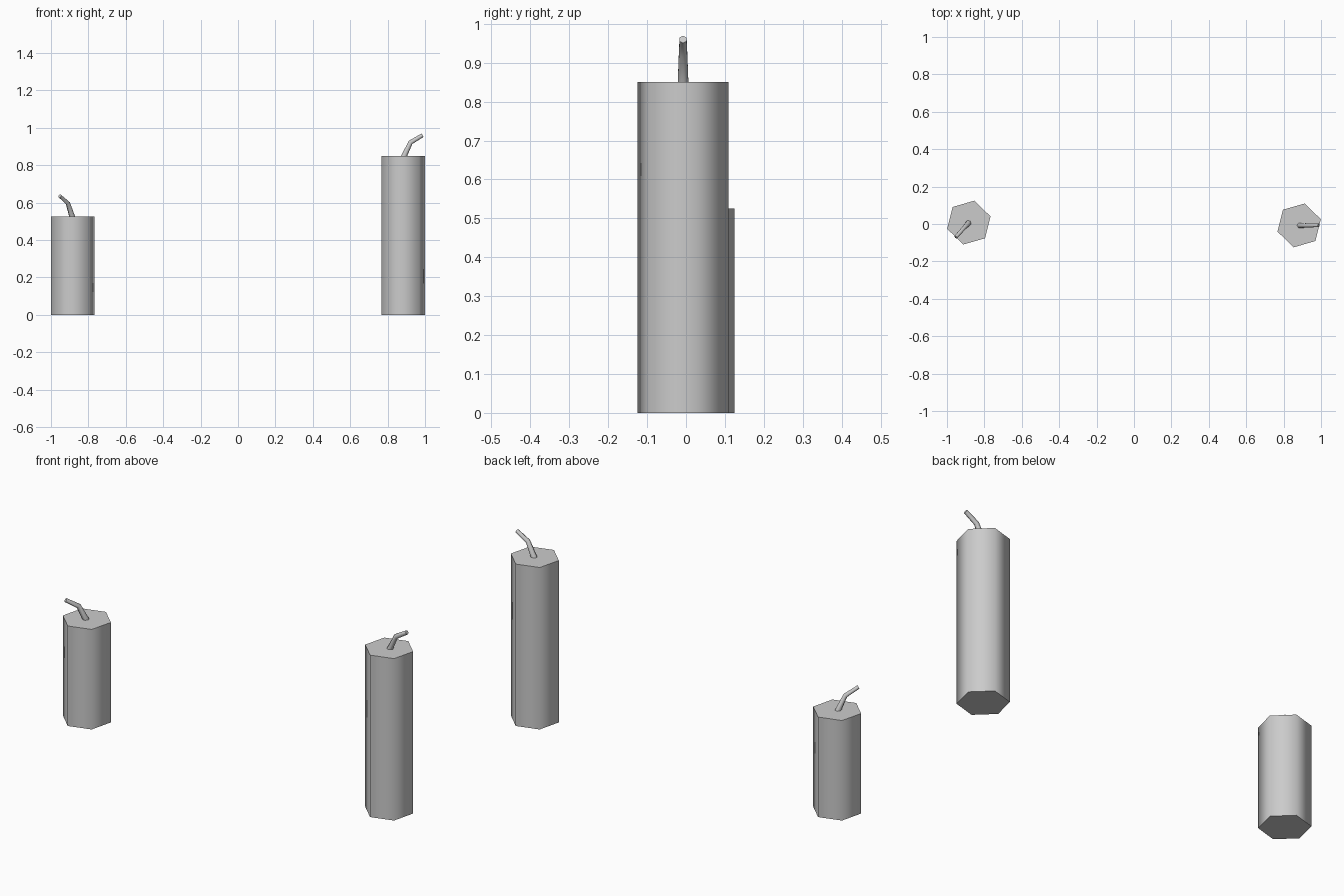
import bpy, bmesh
from math import radians, cos, sin, pi
from mathutils import Vector, Matrix

cube = bpy.data.objects.get("Cube")
if cube:
    bpy.data.objects.remove(cube)

grey = bpy.data.materials.new("plain grey")
grey.use_nodes = True
grey.diffuse_color = (0.6, 0.6, 0.6, 1)
grey.node_tree.nodes["Principled BSDF"].inputs["Base Color"].default_value = (0.6, 0.6, 0.6, 1)

SIDES = 6
RADIUS = 0.1205


def finish(name, bm, location, turn):
    """Turn a bmesh into a placed object, smooth round its sides with sharp ends."""
    bmesh.ops.recalc_face_normals(bm, faces=bm.faces)
    mesh = bpy.data.meshes.new(name)
    bm.to_mesh(mesh)
    bm.free()
    mesh.materials.append(grey)
    obj = bpy.data.objects.new(name, mesh)
    bpy.context.collection.objects.link(obj)
    obj.location = location
    obj.rotation_euler.z = radians(turn)
    bpy.ops.object.select_all(action="DESELECT")
    obj.select_set(True)
    bpy.context.view_layer.objects.active = obj
    bpy.ops.object.shade_smooth_by_angle(angle=radians(65))
    return obj


def candle_body(name, x, y, height):
    bm = bmesh.new()
    bmesh.ops.create_cone(bm, cap_ends=True, segments=SIDES, radius1=RADIUS, radius2=RADIUS,
                          depth=height, matrix=Matrix.Translation((0, 0, height / 2))
                          @ Matrix.Rotation(radians(-14), 4, "Z"))
    finish(name, bm, (x, y, 0), 0)


def wick(name, x, y, z, turn):
    """Bent, tapering wick leaning along its own +x."""
    # along, height, radius, tilt of the ring from horizontal
    stations = [(0.003, -0.005, 0.016, 10), (0.04, 0.072, 0.0125, 45), (0.104, 0.11, 0.0105, 62)]
    bm = bmesh.new()
    rings = []
    for along, up, r, tilt in stations:
        rot = Matrix.Rotation(radians(tilt), 3, "Y")
        rings.append([bm.verts.new(Vector((along, 0, up)) + rot @ Vector(
            (r * cos(2 * pi * i / SIDES), r * sin(2 * pi * i / SIDES), 0))) for i in range(SIDES)])
    for low, high in zip(rings, rings[1:]):
        for i in range(SIDES):
            j = (i + 1) % SIDES
            bm.faces.new((low[i], low[j], high[j], high[i]))
    bm.faces.new(rings[0])
    bm.faces.new(rings[-1])
    finish(name, bm, (x, y, z), turn)


# Short candle on the right, tall candle on the left
for side, x, y, height, turn in (("right", -0.883, 0.0075, 0.525, 228),
                                 ("left", 0.883, -0.0075, 0.85, 0)):
    candle_body(side + "_candle", x, y, height)
    wick(side + "_wick", x, y, height, turn)
